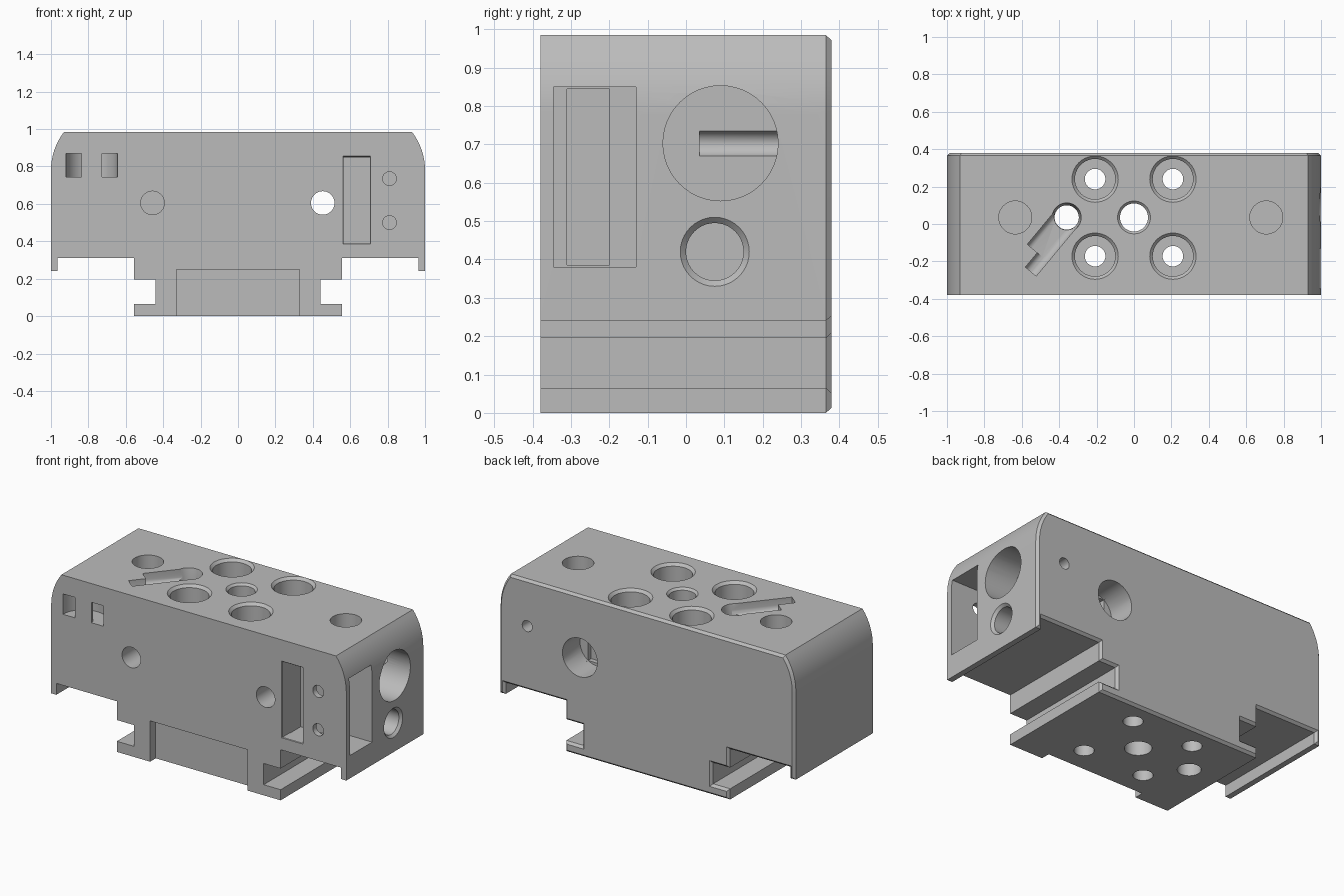
import bpy, bmesh, math
from mathutils import Vector, Matrix

cube = bpy.data.objects.get("Cube")
if cube:
    bpy.data.objects.remove(cube, do_unlink=True)

grey = bpy.data.materials.new("plain_grey")
grey.use_nodes = True
COLOUR = (0.5, 0.5, 0.5, 1)
grey.diffuse_color = COLOUR
grey.node_tree.nodes["Principled BSDF"].inputs["Base Color"].default_value = COLOUR

FRONT, BACK, TOP = -0.38, 0.38, 0.985


def make_object(name, bm):
    bmesh.ops.recalc_face_normals(bm, faces=bm.faces)
    mesh = bpy.data.meshes.new(name)
    bm.to_mesh(mesh)
    bm.free()
    obj = bpy.data.objects.new(name, mesh)
    bpy.context.collection.objects.link(obj)
    mesh.materials.append(grey)
    return obj


# Housing: mirrored outline with curved shoulders and a clip foot, extruded to the back
half = [(0.555, 0), (0.555, 0.065), (0.44, 0.065), (0.44, 0.195), (0.555, 0.195),
        (0.555, 0.31), (0.965, 0.31), (0.965, 0.24), (1, 0.24)]
radius, sweep = 0.335, 0.658
for i in range(9):
    a = sweep * i / 8
    half.append((1 - radius * (1 - math.cos(a)), 0.78 + radius * math.sin(a)))
outline = half + [(-x, z) for x, z in reversed(half)]
bm = bmesh.new()
face = bm.faces.new([bm.verts.new((x, FRONT, z)) for x, z in outline])
ext = bmesh.ops.extrude_face_region(bm, geom=[face])["geom"]
bmesh.ops.translate(bm, vec=(0, 0.745, 0), verts=[v for v in ext if isinstance(v, bmesh.types.BMVert)])
bmesh.ops.recalc_face_normals(bm, faces=bm.faces)
# Chamfer around the back face
back = [f for f in ext if isinstance(f, bmesh.types.BMFace)]
bmesh.ops.inset_region(bm, faces=back, thickness=0.014, depth=0.015, use_even_offset=True)
housing = make_object("housing", bm)


def cut(bm):
    cutter = make_object("cutter", bm)
    cutter.hide_render = True
    mod = housing.modifiers.new("cut", "BOOLEAN")
    mod.operation, mod.solver, mod.object = "DIFFERENCE", "EXACT", cutter
    bpy.context.view_layer.objects.active = housing
    bpy.ops.object.modifier_apply(modifier=mod.name)
    bpy.data.objects.remove(cutter, do_unlink=True)


def bore(origin, direction, steps, sides=40):
    """Cut a turned hole; steps are (radius, depth) pairs."""
    steps = [(steps[0][0], -0.03)] + steps
    turn = Vector((0, 0, 1)).rotation_difference(Vector(direction)).to_matrix()
    bm = bmesh.new()
    rings = []
    for r, depth in steps:
        ring = []
        for i in range(sides):
            a = 2 * math.pi * i / sides
            p = Vector((r * math.cos(a), r * math.sin(a), depth))
            ring.append(bm.verts.new(Vector(origin) + turn @ p))
        rings.append(ring)
    for lo, hi in zip(rings, rings[1:]):
        for i in range(sides):
            j = (i + 1) % sides
            bm.faces.new((lo[i], lo[j], hi[j], hi[i]))
    bm.faces.new(rings[0])
    bm.faces.new(rings[-1])
    cut(bm)


def pocket(x, y, z):
    """Cut a box given as three ranges."""
    bm = bmesh.new()
    bmesh.ops.create_cube(bm, size=1)
    for v in bm.verts:
        v.co = [r[0] if c < 0 else r[1] for r, c in zip((x, y, z), v.co)]
    cut(bm)


def flare(x, z, edge=0.012):
    """Chamfer the mouth of a rectangular front opening."""
    bm = bmesh.new()
    rings = []
    for y, e in ((FRONT - edge, edge), (FRONT + edge, -edge)):
        rings.append([bm.verts.new(p) for p in (
            (x[0] - e, y, z[0] - e), (x[1] + e, y, z[0] - e),
            (x[1] + e, y, z[1] + e), (x[0] - e, y, z[1] + e))])
    for i in range(4):
        j = (i + 1) % 4
        bm.faces.new((rings[0][i], rings[0][j], rings[1][j], rings[1][i]))
    for ring in rings:
        bm.faces.new(ring)
    cut(bm)


DOWN, INWARD, FORWARD, REAR = (0, 0, -1), (-1, 0, 0), (0, -1, 0), (0, 1, 0)

# Foot recess in the front
pocket((-0.33, 0.33), (-0.5, FRONT + 0.055), (-0.1, 0.25))

# Vertical screw holes
for x in (-0.208, 0.208):
    for y in (-0.172, 0.24):
        bore((x, y, TOP), DOWN, [(0.124, 0), (0.108, 0.016), (0.108, 0.4), (0.055, 0.4), (0.055, 1.1)])
bore((0, 0.035, TOP), DOWN, [(0.088, 0), (0.075, 0.013), (0.075, 1.1)])
bore((-0.36, 0.035, TOP), DOWN, [(0.078, 0), (0.065, 0.08), (0.065, 1.1)])
for x in (-0.635, 0.707):
    bore((x, 0.035, TOP), DOWN, [(0.088, 0), (0.088, 0.2)])

# Cable channel running diagonally to the front, narrowed by a tab
spot = Vector((-0.36, 0.035, TOP))
along = Vector((-0.64, -0.77, 0)).normalized()
side = Vector((-along.y, along.x, 0))
frame = Matrix((along, side, (0, 0, 1))).transposed()
for s0, s1, w0, w1 in ((0, 0.245, -0.07, 0.075), (0.235, 0.345, 0, 0.0751), (0.335, 0.9, -0.07, 0.075)):
    bm = bmesh.new()
    bmesh.ops.create_cube(bm, size=1)
    for v in bm.verts:
        p = Vector((s0 if v.co.x < 0 else s1, w0 if v.co.y < 0 else w1, -0.07 if v.co.z < 0 else 0.05))
        v.co = p
    lower = [e for e in bm.edges if all(v.co.z < 0 for v in e.verts)
             and abs(e.verts[0].co.y - e.verts[1].co.y) < 0.001]
    bmesh.ops.bevel(bm, geom=lower, offset=0.032, segments=4, affect="EDGES", profile=0.5)
    for v in bm.verts:
        v.co = spot + frame @ v.co
    cut(bm)

# Tie loop: two front windows joined by a curved tunnel
bm = bmesh.new()
rings = []
for i in range(25):
    a = -0.3 + (math.pi + 0.6) * i / 24
    rings.append([bm.verts.new((-0.783 + r * math.cos(a), FRONT + r * math.sin(a), z))
                  for r, z in ((0.055, 0.745), (0.138, 0.745), (0.138, 0.87), (0.055, 0.87))])
for lo, hi in zip(rings, rings[1:]):
    for i in range(4):
        j = (i + 1) % 4
        bm.faces.new((lo[i], lo[j], hi[j], hi[i]))
bm.faces.new(rings[0])
bm.faces.new(rings[-1])
cut(bm)

# Switch pocket: opens at the side and through a slot in the front
pocket((0.72, 1.1), (-0.345, -0.13), (0.38, 0.85))
pocket((0.565, 0.75), (-0.31, -0.2), (0.385, 0.845))
pocket((0.565, 0.705), (-0.5, -0.25), (0.388, 0.852))
flare((0.562, 0.708), (0.385, 0.855))
for z in (0.5, 0.735):
    bore((0.81, FRONT, z), REAR, [(0.037, 0), (0.037, 0.1)], 24)

# Side sockets
bore((1, 0.09, 0.703), INWARD, [(0.15, 0), (0.15, 0.2)], 48)
bore((1, 0.075, 0.42), INWARD, [(0.09, 0), (0.075, 0.015), (0.075, 0.35)])

# Back holes: a small one into the socket, and two stepped mounting holes with a slot
bore((0.81, BACK, 0.702), FORWARD, [(0.034, 0), (0.034, 0.345)], 24)
for x in (-0.457, 0.453):
    bore((x, BACK, 0.605), FORWARD, [(0.118, 0), (0.118, 0.17), (0.063, 0.17), (0.063, 0.9)])
    pocket((x - 0.0635, x + 0.0635), (BACK - 0.2, BACK - 0.15), (0.505, 0.705))

# Smooth shading with sharp edges kept
bpy.ops.object.select_all(action="DESELECT")
housing.select_set(True)
bpy.context.view_layer.objects.active = housing
bpy.ops.object.shade_smooth_by_angle(angle=math.radians(25))
